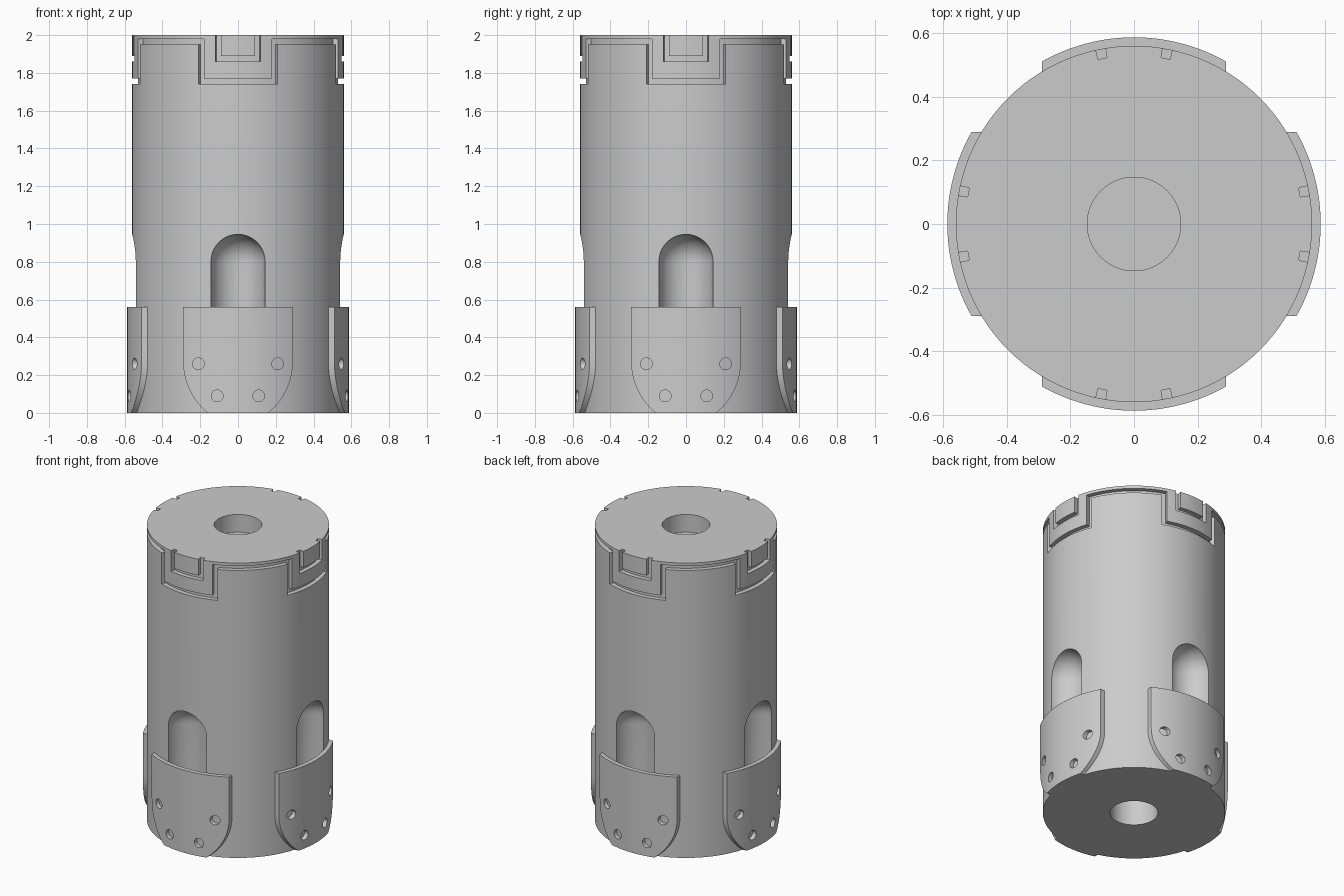
import bpy, bmesh
from math import sin, cos, pi, radians, degrees, asin, sqrt, ceil
from mathutils import Matrix, Vector

if "Cube" in bpy.data.objects:
    bpy.data.objects.remove(bpy.data.objects["Cube"])

R, RI, RP = 0.56, 0.53, 0.587   # body, groove floor and pad radii


def make_object(name, bm):
    bmesh.ops.remove_doubles(bm, verts=bm.verts, dist=1e-5)
    bmesh.ops.recalc_face_normals(bm, faces=bm.faces)
    me = bpy.data.meshes.new(name)
    bm.to_mesh(me)
    bm.free()
    ob = bpy.data.objects.new(name, me)
    bpy.context.collection.objects.link(ob)
    return ob


def quad(bm, *pts):
    bm.faces.new([bm.verts.new(p) for p in pts])


def lathe(bm, profile, matrix=Matrix(), steps=40):
    """Revolve (r, z) points around z, then place with matrix."""
    for i in range(steps):
        a, b = 2 * pi * i / steps, 2 * pi * (i + 1) / steps
        for (r0, z0), (r1, z1) in zip(profile, profile[1:]):
            pts = [(r0 * cos(a), r0 * sin(a), z0)]
            if r0 > 0:
                pts.append((r0 * cos(b), r0 * sin(b), z0))
            if r1 > 0:
                pts.append((r1 * cos(b), r1 * sin(b), z1))
            pts.append((r1 * cos(a), r1 * sin(a), z1))
            quad(bm, *[matrix @ Vector(p) for p in pts])


def select_only(ob):
    bpy.ops.object.select_all(action='DESELECT')
    ob.select_set(True)
    bpy.context.view_layer.objects.active = ob


def cut(ob, cutter):
    select_only(ob)
    mod = ob.modifiers.new("cut", 'BOOLEAN')
    mod.operation, mod.solver, mod.object = 'DIFFERENCE', 'EXACT', cutter
    bpy.ops.object.modifier_apply(modifier=mod.name)
    bpy.data.objects.remove(cutter)
    select_only(ob)
    bpy.ops.object.shade_smooth_by_angle(angle=radians(30))


# Body: cylinder grid whose groove cells are sunk to the smaller radius
A1, A2, A3, A4 = [degrees(asin(x / R)) for x in (0.09, 0.12, 0.18, 0.21)]
zs = [0, 1.74, 1.77, 1.86, 1.89, 1.95, 1.98, 2.0]


def in_groove(a, z):
    outer = ((a > A3 and 1.95 < z < 1.98) or (A3 < a < A4 and 1.74 < z < 1.98)
             or (a < A4 and 1.74 < z < 1.77))
    inner = (A1 < a < A2 and z > 1.86) or (a < A2 and 1.86 < z < 1.89)
    return outer or inner


breaks = [-45, -A4, -A3, -A2, -A1, A1, A2, A3, A4, 45]
local = []
for a, b in zip(breaks, breaks[1:]):
    n = ceil((b - a) / 3.4)
    local += [a + (b - a) * k / n for k in range(n)]
angles, mids = [], []
for q in range(4):
    for a, b in zip(local, local[1:] + [45]):
        angles.append(radians(a + 90 * q))
        mids.append(abs(a + b) / 2)
N, M = len(angles), len(zs) - 1


def pt(i, z, r):
    a = angles[i % N]
    return (r * cos(a), r * sin(a), z)


def rad(i, j):
    if j == M:
        return RI
    return RI if in_groove(mids[i % N], (zs[j] + zs[j + 1]) / 2) else R


bm = bmesh.new()
for i in range(N):
    for j in range(M):
        r, z0, z1 = rad(i, j), zs[j], zs[j + 1]
        quad(bm, pt(i, z0, r), pt(i + 1, z0, r), pt(i + 1, z1, r), pt(i, z1, r))
        if rad(i + 1, j) != r:
            quad(bm, pt(i + 1, z0, RI), pt(i + 1, z0, R), pt(i + 1, z1, R), pt(i + 1, z1, RI))
        if rad(i, j + 1) != r:
            quad(bm, pt(i, z1, RI), pt(i, z1, R), pt(i + 1, z1, R), pt(i + 1, z1, RI))
quad(bm, *[pt(i, 0, R) for i in range(N)])
quad(bm, *[pt(i, 2, RI) for i in range(N)])
body = make_object("body", bm)

# Round-topped pockets and the blind holes in both ends
bm = bmesh.new()
cap = [(0.145 * cos(pi / 2 * k / 10), 0.80 + 0.145 * sin(pi / 2 * k / 10)) for k in range(10)]
for q in range(4):
    place = Matrix.Rotation(q * pi / 2, 4, 'Z') @ Matrix.Translation((0, -R, 0))
    lathe(bm, [(0, 0.3), (0.145, 0.3)] + cap + [(0, 0.945)], place)
for z0, z1 in ((1.88, 2.1), (-0.1, 0.4)):
    lathe(bm, [(0, z0), (0.147, z0), (0.147, z1), (0, z1)], steps=64)
cut(body, make_object("body_cutter", bm))

# Pads: curved shields with rounded lower corners
PR, PC = 0.345, -0.055
right = [(PC + PR * sin(t), 0.27 - PR * cos(t))
         for t in [radians(38.5 + 51.5 * k / 14) for k in range(15)]]
right[0] = (right[0][0], 0.0)
flat = [(right[0][0] * k / 6, 0.0) for k in range(-5, 6)]
edge = [(-x, z) for x, z in reversed(right)] + flat + right


def on(r, x, z):
    return (x, -sqrt(r * r - x * x), z)


bm = bmesh.new()
RB, ZT = 0.557, 0.56
for (x0, z0), (x1, z1) in zip(edge, edge[1:]):
    for r in (RP, RB):
        quad(bm, on(r, x0, z0), on(r, x1, z1), on(r, x1, ZT), on(r, x0, ZT))
    quad(bm, on(RP, x0, ZT), on(RP, x1, ZT), on(RB, x1, ZT), on(RB, x0, ZT))
    quad(bm, on(RP, x0, z0), on(RP, x1, z1), on(RB, x1, z1), on(RB, x0, z0))
for x, z in (edge[0], edge[-1]):
    quad(bm, on(RP, x, z), on(RP, x, ZT), on(RB, x, ZT), on(RB, x, z))
pad = make_object("pad_front", bm)

# Screw holes through the pad
bm = bmesh.new()
for x, z in ((0.21, 0.26), (-0.21, 0.26), (0.11, 0.09), (-0.11, 0.09)):
    place = Matrix.Translation((x, -0.55, z)) @ Matrix.Rotation(pi / 2, 4, 'X')
    lathe(bm, [(0, -0.2), (0.031, -0.2), (0.031, 0.2), (0, 0.2)], place, 24)
cut(pad, make_object("pad_cutter", bm))

# The other three pads
for q, side in ((1, "right"), (2, "back"), (3, "left")):
    ob = bpy.data.objects.new("pad_" + side, pad.data)
    ob.rotation_euler.z = q * pi / 2
    bpy.context.collection.objects.link(ob)
